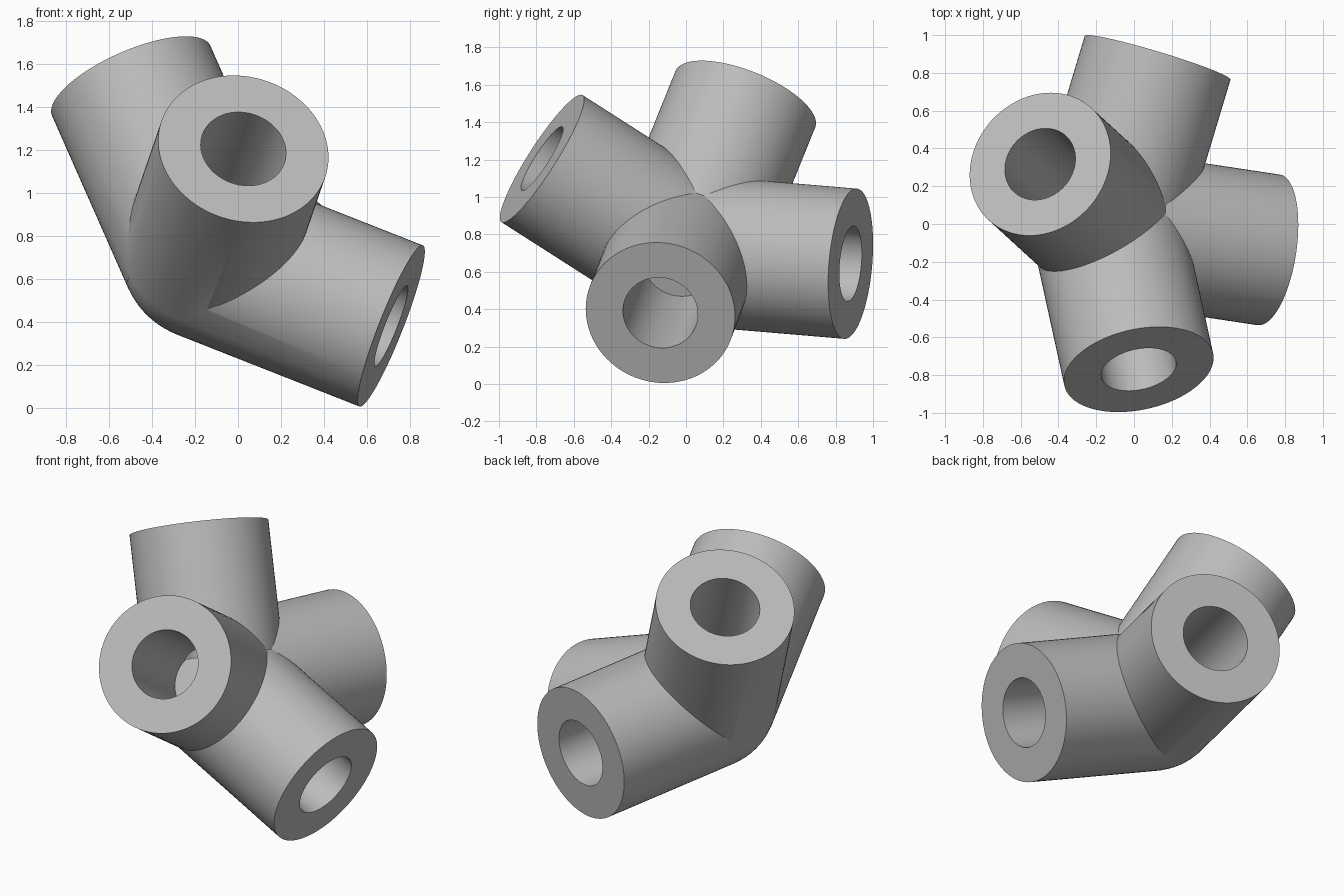
import bpy, math
from mathutils import Vector

cube = bpy.data.objects.get("Cube")
if cube:
    bpy.data.objects.remove(cube, do_unlink=True)

HUB = Vector((-0.142, -0.008, 0.718))
OUTER, BORE, DEPTH = 0.403, 0.202, 0.76
# Centres of the four open socket ends
ENDS = {
    "front_socket": Vector((0.025, -0.77, 1.205)),
    "upper_socket": Vector((-0.497, 0.317, 1.522)),
    "side_socket": Vector((0.713, -0.137, 0.381)),
    "back_socket": Vector((0.125, 0.88, 0.643)),
}

grey = bpy.data.materials.new("grey_plastic")
grey.use_nodes = True
colour = (0.5, 0.5, 0.5, 1)
grey.diffuse_color = colour
grey.node_tree.nodes["Principled BSDF"].inputs["Base Color"].default_value = colour


def rod(name, start, end, radius, sides):
    """Cylinder running between two points."""
    axis = end - start
    bpy.ops.mesh.primitive_cylinder_add(
        vertices=sides, radius=radius, depth=axis.length,
        location=(start + end) / 2,
        rotation=axis.to_track_quat('Z', 'Y').to_euler())
    obj = bpy.context.object
    obj.name = name
    obj.data.materials.append(grey)
    return obj


def combine(target, tool, operation):
    """Apply a boolean and discard the tool object."""
    tool.hide_render = True
    mod = target.modifiers.new(operation.lower(), 'BOOLEAN')
    mod.operation, mod.solver, mod.object = operation, 'EXACT', tool
    bpy.context.view_layer.objects.active = target
    bpy.ops.object.modifier_apply(modifier=mod.name)
    bpy.data.objects.remove(tool, do_unlink=True)


# Rounded hub
bpy.ops.mesh.primitive_uv_sphere_add(
    segments=96, ring_count=48, radius=OUTER - 0.001, location=HUB)
connector = bpy.context.object
connector.name = "four_way_connector"
connector.data.materials.append(grey)

# Socket bodies joined to the hub
for name, end in ENDS.items():
    combine(connector, rod(name, HUB, end, OUTER, 96), 'UNION')

# Blind bores
for name, end in ENDS.items():
    outward = (end - HUB).normalized()
    bore = rod(name + "_bore", end - outward * DEPTH, end + outward * 0.1, BORE, 64)
    combine(connector, bore, 'DIFFERENCE')

# Smooth walls with crisp rims and seams
bpy.ops.object.select_all(action='DESELECT')
connector.select_set(True)
bpy.context.view_layer.objects.active = connector
bpy.ops.object.shade_smooth_by_angle(angle=math.radians(25))
